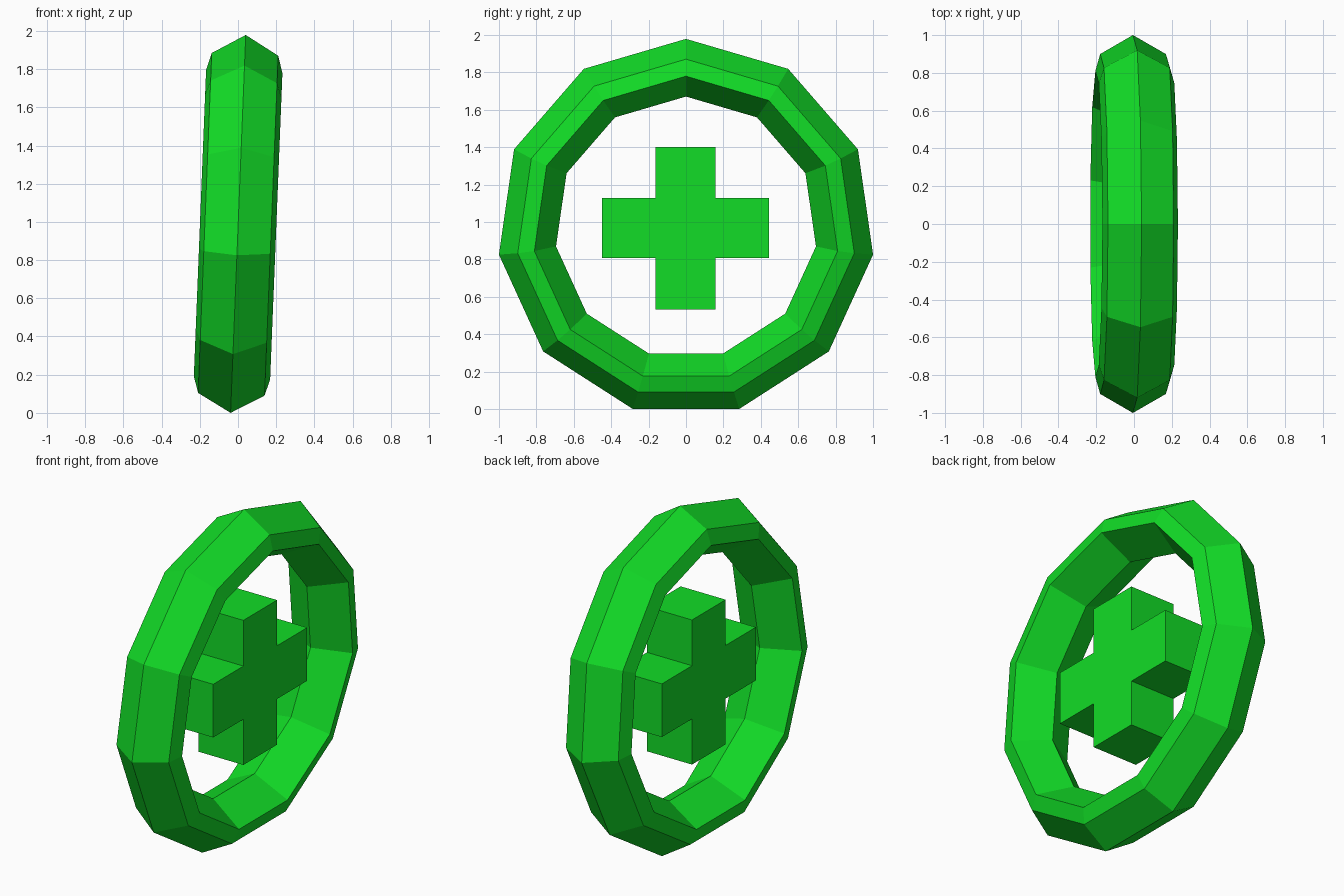
import bpy, bmesh, math
from mathutils import Matrix

if "Cube" in bpy.data.objects:
    bpy.data.objects.remove(bpy.data.objects["Cube"])

green = bpy.data.materials.new("green")
green.diffuse_color = (0.006, 0.72, 0.02, 1)
green.use_nodes = True
green.node_tree.nodes["Principled BSDF"].inputs["Base Color"].default_value = green.diffuse_color


def finish(bm, name):
    bmesh.ops.recalc_face_normals(bm, faces=bm.faces)
    mesh = bpy.data.meshes.new(name)
    bm.to_mesh(mesh)
    bm.free()
    mesh.materials.append(green)
    obj = bpy.data.objects.new(name, mesh)
    bpy.context.collection.objects.link(obj)
    return obj


CENTRE_Z = 0.969

# Ring: tapered six-sided section (radius, x) swept round eleven sides
SIDES = 11
section = [(1.0105, 0), (0.909, 0.174), (0.819, 0.2),
           (0.702, 0), (0.819, -0.2), (0.909, -0.174)]
bm = bmesh.new()
loops = []
for i in range(SIDES):
    a = 2 * math.pi * i / SIDES
    loops.append([bm.verts.new((x, r * math.sin(a), r * math.cos(a))) for r, x in section])
n = len(section)
for i in range(SIDES):
    p, q = loops[i], loops[(i + 1) % SIDES]
    for j in range(n):
        k = (j + 1) % n
        bm.faces.new((p[j], p[k], q[k], q[j]))
# Slight lean towards +x
bm.transform(Matrix.Translation((0, 0, CENTRE_Z)) @ Matrix.Rotation(0.04, 4, 'Y'))
finish(bm, "ring")

# Cross: outline of four equal arms, extruded along x
ARM, REACH_Y, REACH_Z, DEPTH = 0.16, 0.447, 0.435, 0.3
corner = [(ARM, REACH_Z), (ARM, ARM), (REACH_Y, ARM)]
outline = []
for sy, sz in ((1, 1), (1, -1), (-1, -1), (-1, 1)):
    pts = corner if sy * sz > 0 else corner[::-1]
    outline += [(sy * y, sz * z) for y, z in pts]
bm = bmesh.new()
face = bm.faces.new([bm.verts.new((-DEPTH / 2, y - 0.003, z + CENTRE_Z - 0.002))
                     for y, z in outline])
new = bmesh.ops.extrude_face_region(bm, geom=[face])["geom"]
bmesh.ops.translate(bm, vec=(DEPTH, 0, 0),
                    verts=[v for v in new if isinstance(v, bmesh.types.BMVert)])
finish(bm, "cross")
